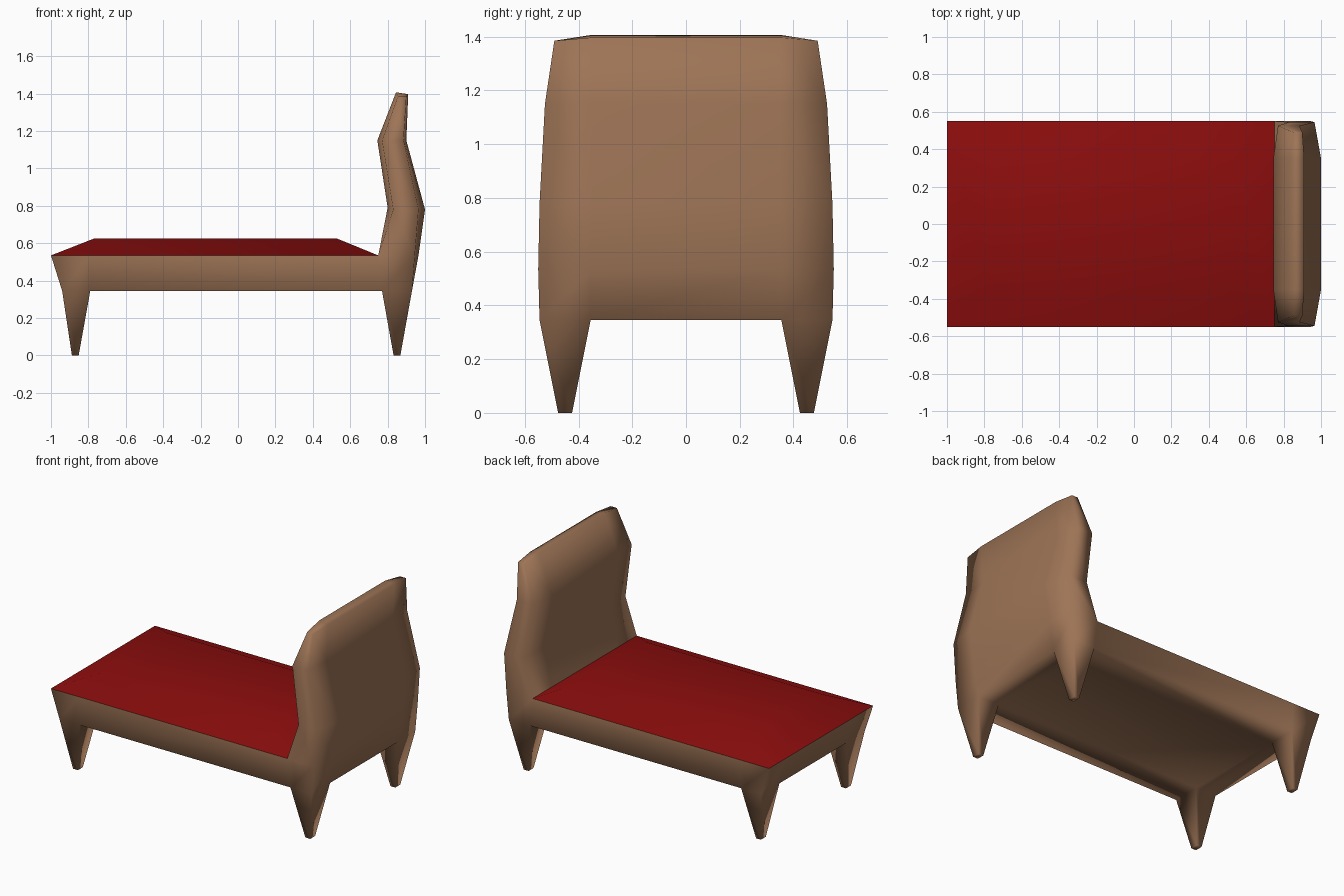
import bpy, bmesh

if "Cube" in bpy.data.objects:
    bpy.data.objects.remove(bpy.data.objects["Cube"])


def material(name, rgb):
    m = bpy.data.materials.new(name)
    m.diffuse_color = (*rgb, 1)
    m.use_nodes = True
    m.node_tree.nodes["Principled BSDF"].inputs["Base Color"].default_value = m.diffuse_color
    return m


def finish(bm, name, mat):
    bmesh.ops.recalc_face_normals(bm, faces=bm.faces[:])
    for f in bm.faces:
        f.smooth = True
    me = bpy.data.meshes.new(name)
    bm.to_mesh(me)
    bm.free()
    me.materials.append(mat)
    bpy.context.collection.objects.link(bpy.data.objects.new(name, me))


def bridge(bm, a, b):
    """Join two equal closed rings with quads."""
    n = len(a)
    for k in range(n):
        bm.faces.new((a[k], a[(k + 1) % n], b[(k + 1) % n], b[k]))


brown = material("brown wood", (0.34, 0.175, 0.093))
red = material("dark red", (0.26, 0.004, 0.004))

# Frame body: 3 x 3 grid of cells between the underside and the rail top
bm = bmesh.new()


def grid(xs_mid, xs_end, ys, z):
    return [[bm.verts.new(((xs_end if j in (0, 3) else xs_mid)[i], ys[j], z))
             for j in range(4)] for i in range(4)]


low = grid((-0.94, -0.79, 0.77, 0.93), (-0.94, -0.79, 0.77, 0.93),
           (-0.545, -0.355, 0.355, 0.545), 0.345)
top = grid((-1, -0.79, 0.75, 0.965), (-1, -0.79, 0.75, 0.945),
           (-0.55, -0.355, 0.355, 0.55), 0.535)
around = ([(i, 0) for i in range(3)] + [(3, j) for j in range(3)]
          + [(i, 3) for i in (3, 2, 1)] + [(0, j) for j in (3, 2, 1)])
bridge(bm, [low[i][j] for i, j in around], [top[i][j] for i, j in around])

# Underside, with a tapered leg drawn down from each corner cell
for i in range(3):
    for j in range(3):
        cell = [low[i][j], low[i + 1][j], low[i + 1][j + 1], low[i][j + 1]]
        if i == 1 or j == 1:
            bm.faces.new(cell)
            continue
        cx, cy = (-0.87 if i == 0 else 0.85), (-0.45 if j == 0 else 0.45)
        foot = [bm.verts.new((cx + 0.018 * sx, cy + 0.026 * sy, 0))
                for sx, sy in ((-1, -1), (1, -1), (1, 1), (-1, 1))]
        bridge(bm, cell, foot)
        bm.faces.new(foot)

# Headboard: stacked rings rising from the end cells
# (yi, yo, front mid x, front end x, back mid x, back end x, front z, back z, end z)
levels = [
    (0.35, 0.545, 0.80, 0.83, 1.00, 0.965, 0.79, 0.78, 0.78),
    (0.35, 0.525, 0.745, 0.77, 0.90, 0.885, 1.15, 1.15, 1.15),
    (0.35, 0.49, 0.845, 0.855, 0.91, 0.90, 1.407, 1.397, 1.385),
]
ring = [top[2][j] for j in range(4)] + [top[3][j] for j in (3, 2, 1, 0)]
for yi, yo, fm, fe, bk, be, zf, zb, ze in levels:
    pts = [(fe, -yo, ze), (fm, -yi, zf), (fm, yi, zf), (fe, yo, ze),
           (be, yo, ze), (bk, yi, zb), (bk, -yi, zb), (be, -yo, ze)]
    new = [bm.verts.new(p) for p in pts]
    bridge(bm, ring, new)
    ring = new
for k in range(3):
    bm.faces.new((ring[k], ring[k + 1], ring[6 - k], ring[7 - k]))
finish(bm, "bed_frame", brown)

# Mattress: low slab with sloping sides
bm = bmesh.new()
rings = []
for x0, x1, y, z in ((-1, 0.75, 0.55, 0.535), (-0.77, 0.53, 0.35, 0.625)):
    rings.append([bm.verts.new(p) for p in
                  ((x0, -y, z), (x1, -y, z), (x1, y, z), (x0, y, z))])
bridge(bm, *rings)
bm.faces.new(rings[1])
finish(bm, "mattress", red)
